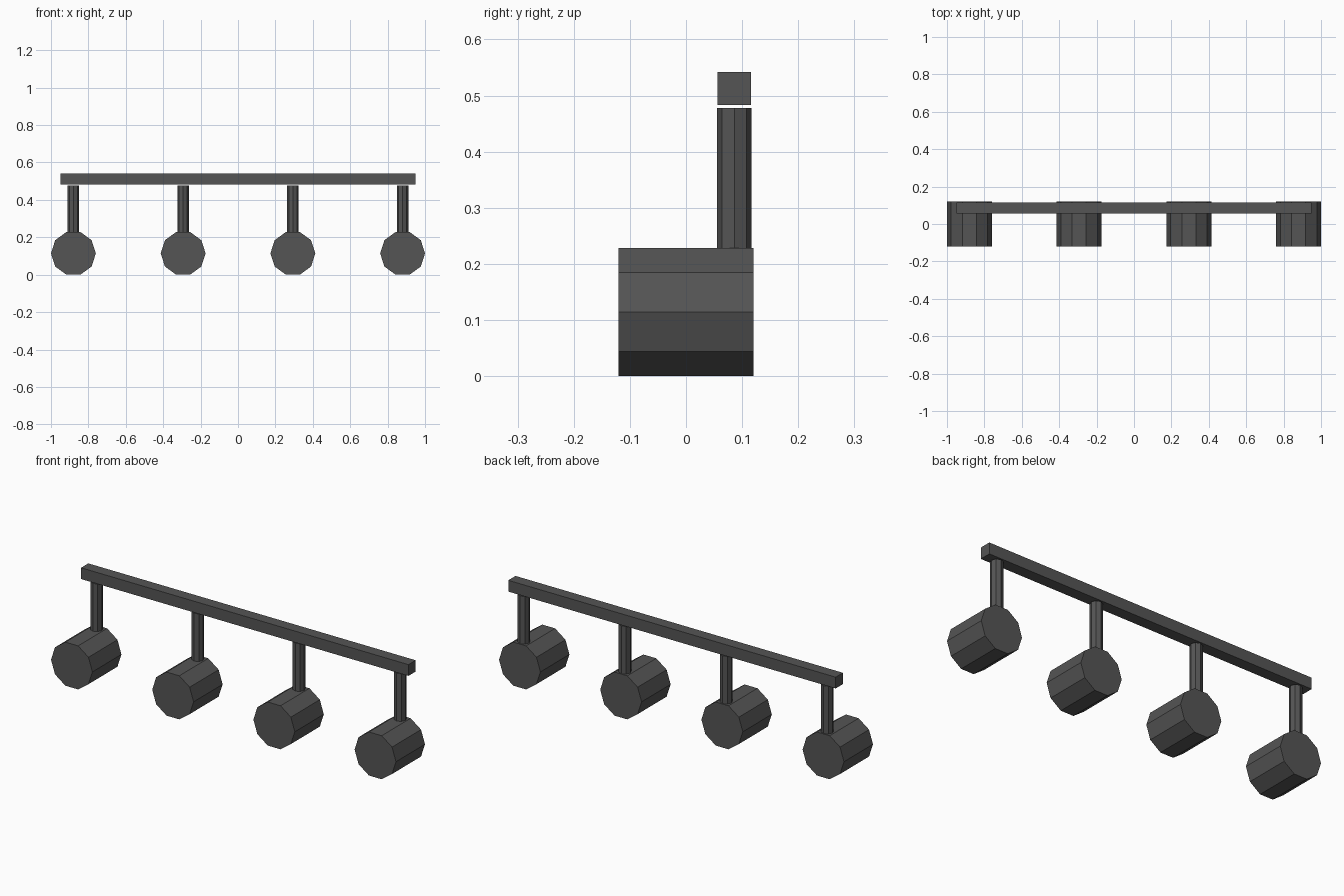
import bpy
import math

cube = bpy.data.objects.get("Cube")
if cube:
    bpy.data.objects.remove(cube, do_unlink=True)

# Single dark metal colour
metal = bpy.data.materials.new("dark_grey_metal")
metal.use_nodes = True
GREY = (0.09, 0.09, 0.09, 1)
metal.diffuse_color = GREY
metal.node_tree.nodes["Principled BSDF"].inputs["Base Color"].default_value = GREY

RAIL_Y = 0.086
LAMP_RADIUS = 0.12
LAMP_Z = LAMP_RADIUS * math.cos(math.pi / 10)
LAMP_TOP = 2 * LAMP_Z
STEM_TOP = 0.478


def finish(name):
    obj = bpy.context.object
    obj.name = name
    obj.data.materials.append(metal)
    return obj


def prism(name, sides, radius, depth, location, rotation):
    bpy.ops.mesh.primitive_cylinder_add(vertices=sides, radius=radius, depth=depth,
                                        location=location, rotation=rotation)
    return finish(name)


# Rail
bpy.ops.mesh.primitive_cube_add(size=1, location=(0, RAIL_Y, 0.5125))
rail = finish("rail")
rail.scale = (1.898, 0.06, 0.059)

# Four lamps, each hung on a stem near its rear end
for i in range(4):
    x = -0.88 + i * 1.76 / 3
    # The quarter turn about the axis puts corners at the sides, flats above and below
    prism(f"lamp_{i + 1}", 10, LAMP_RADIUS, 0.24, (x, 0, LAMP_Z),
          (math.pi / 2, math.pi / 2, 0))
    prism(f"stem_{i + 1}", 8, 0.0305, STEM_TOP - LAMP_TOP,
          (x, RAIL_Y, (STEM_TOP + LAMP_TOP) / 2), (0, 0, 0))
